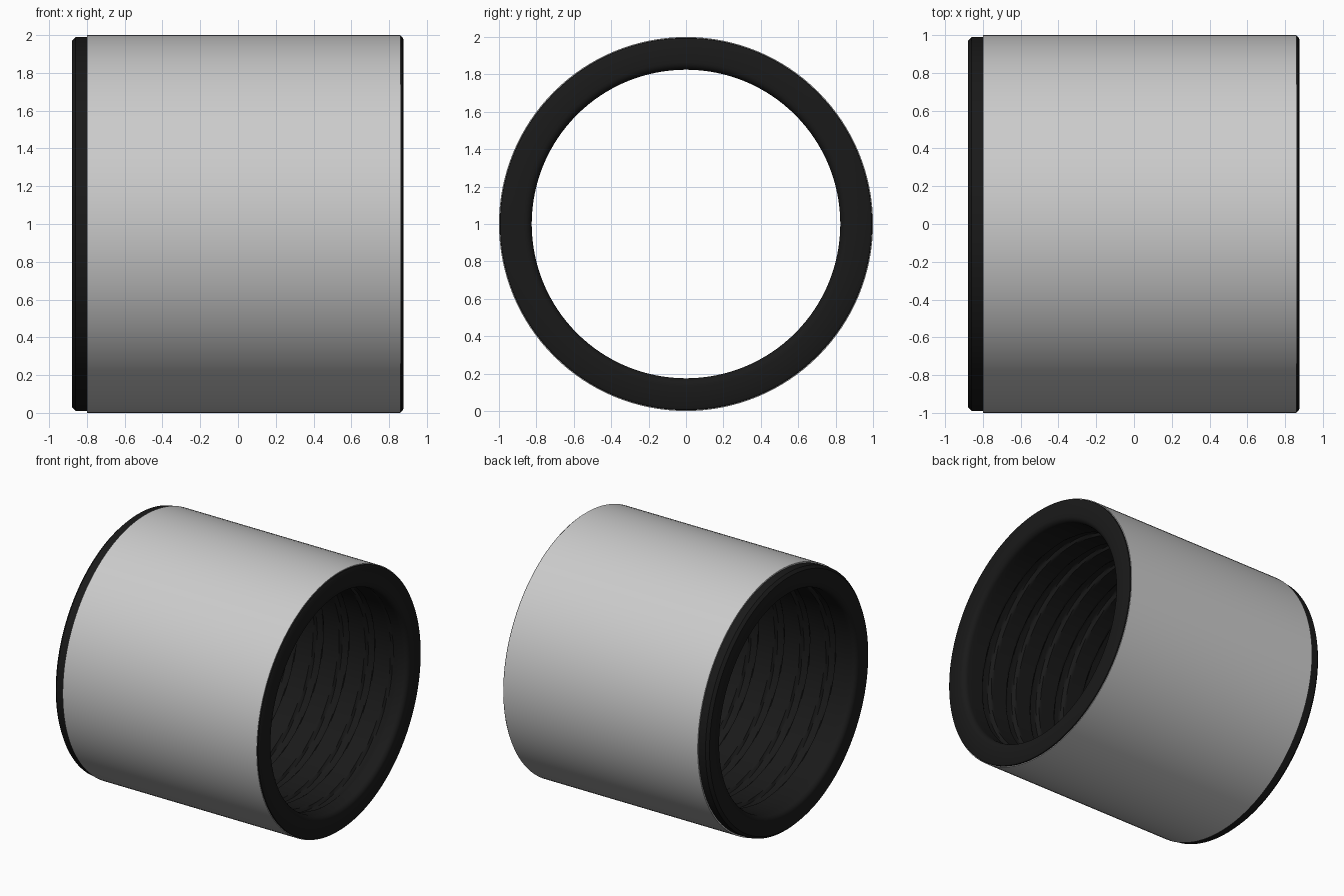
import bpy, bmesh, math

if "Cube" in bpy.data.objects:
    bpy.data.objects.remove(bpy.data.objects["Cube"])

SEG = 128
TAU = 2 * math.pi
PITCH = 0.22          # spacing of the spiral groove
GROOVE_W = 0.08
GROOVE_D = 0.022


def groove(x, ang):
    """Depth of the spiral groove at a point of the bore."""
    if x < -0.78 or x > 0.78:
        return 0.0
    fade = min(1.0, (0.78 - abs(x)) / 0.06)
    t = ((x / PITCH - ang / TAU) % 1.0 - 0.5) * PITCH
    k = min(1.0, max(0.0, (GROOVE_W / 2 - abs(t)) / 0.012))
    return GROOVE_D * k * fade


def lathe(name, profile, radius_offset=None):
    """Revolve a closed (x, radius) profile about the x axis at z = 1."""
    bm = bmesh.new()
    rings = []
    for x, r in profile:
        ring = []
        for i in range(SEG):
            a = TAU * i / SEG
            rr = r + (radius_offset(x, r, a) if radius_offset else 0)
            ring.append(bm.verts.new((x, rr * math.cos(a), 1 + rr * math.sin(a))))
        rings.append(ring)
    for j in range(len(rings)):
        p, q = rings[j], rings[(j + 1) % len(rings)]
        for i in range(SEG):
            k = (i + 1) % SEG
            bm.faces.new((p[i], p[k], q[k], q[i]))
    bmesh.ops.recalc_face_normals(bm, faces=bm.faces)
    me = bpy.data.meshes.new(name)
    bm.to_mesh(me)
    bm.free()
    ob = bpy.data.objects.new(name, me)
    bpy.context.collection.objects.link(ob)
    bpy.ops.object.select_all(action='DESELECT')
    ob.select_set(True)
    bpy.context.view_layer.objects.active = ob
    bpy.ops.object.shade_smooth_by_angle(angle=math.radians(30))
    return ob


# Metal outer sleeve
lathe("outer_sleeve", [(-0.80, 0.95), (-0.80, 1.0), (0.86, 1.0), (0.86, 0.95)])

# Dark liner: chamfered end flanges, rounded lips and grooved bore
BORE, FILLET = 0.825, 0.04
outside = [(-0.88, 0.97), (-0.86, 0.99), (-0.80, 0.99), (-0.80, 0.95),
           (0.86, 0.95), (0.86, 0.995), (0.868, 0.993), (0.875, 0.98)]


def lip(end, side):
    """Quarter-round from the end face into the bore."""
    return [(end - side * FILLET * (1 - math.cos(a)), BORE + FILLET * (1 - math.sin(a)))
            for a in (math.pi / 2 * i / 6 for i in range(7))]


rows = 150
bore = [(0.80 - 1.60 * i / rows, BORE) for i in range(rows + 1)]
profile = outside + lip(0.875, 1) + bore + lip(-0.88, -1)[::-1]
liner = lathe("grooved_liner", profile,
              lambda x, r, a: groove(x, a) if abs(r - BORE) < 1e-5 else 0)

black = bpy.data.materials.new("black_rubber")
black.diffuse_color = (0.01, 0.01, 0.01, 1)
black.use_nodes = True
black.node_tree.nodes["Principled BSDF"].inputs["Base Color"].default_value = black.diffuse_color
liner.data.materials.append(black)
